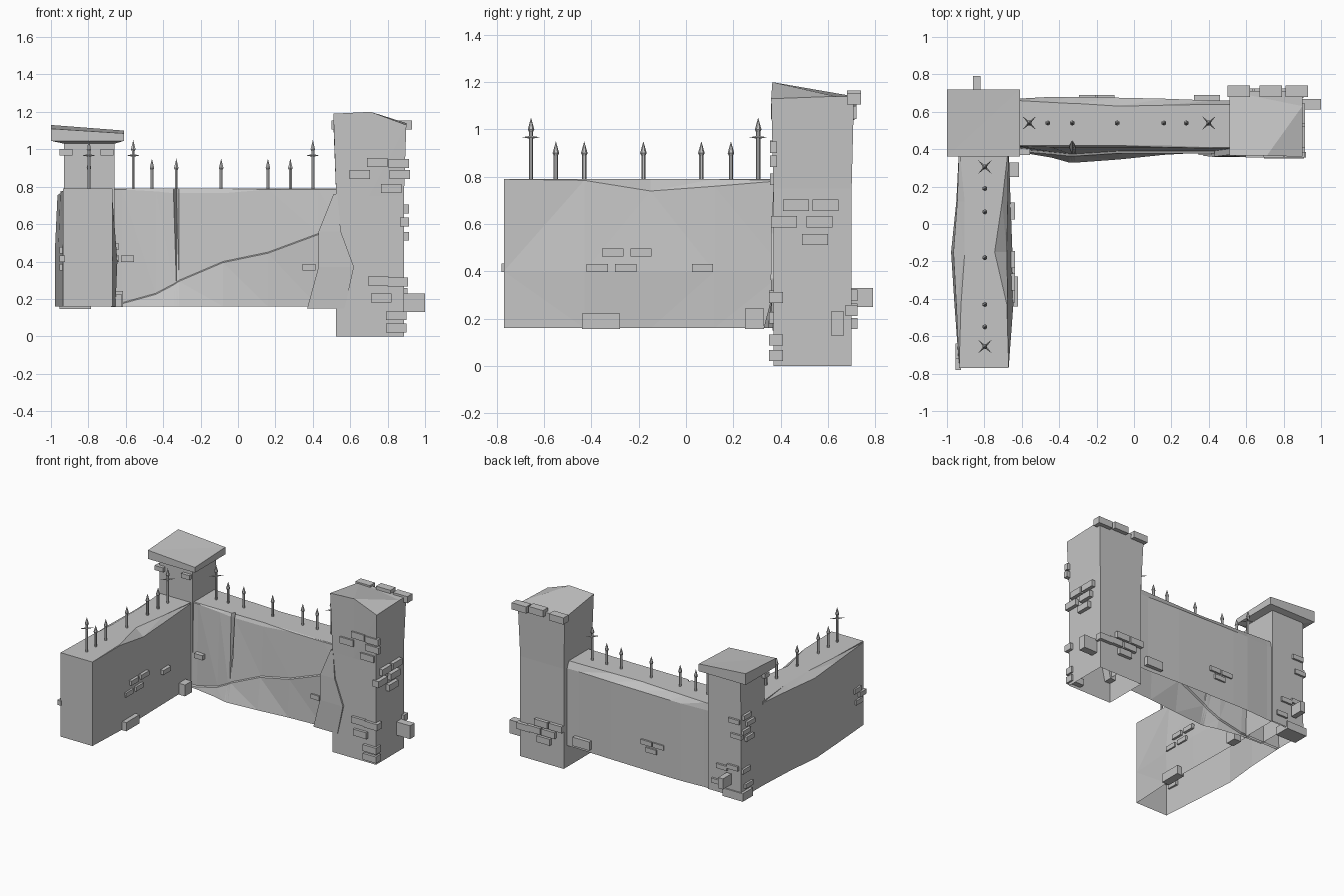
import bpy, bmesh, math
from mathutils import Matrix, Vector

default = bpy.data.objects.get("Cube")
if default:
    bpy.data.objects.remove(default, do_unlink=True)

# One grey for the stonework and the spikes
GREY = bpy.data.materials.new("weathered grey")
GREY.use_nodes = True
GREY.diffuse_color = (0.56, 0.56, 0.56, 1)
GREY.node_tree.nodes["Principled BSDF"].inputs["Base Color"].default_value = GREY.diffuse_color


def finish(name, bm):
    bmesh.ops.recalc_face_normals(bm, faces=bm.faces)
    mesh = bpy.data.meshes.new(name)
    bm.to_mesh(mesh)
    bm.free()
    mesh.materials.append(GREY)
    obj = bpy.data.objects.new(name, mesh)
    bpy.context.collection.objects.link(obj)


def loft(name, rings, closed=False, caps=(True, True)):
    """Skin a row of matching point rings with flat triangles."""
    bm = bmesh.new()
    rows = [[bm.verts.new(p) for p in ring] for ring in rings]
    count = len(rows[0])
    for low, high in zip(rows, rows[1:]):
        for i in range(count if closed else count - 1):
            j = (i + 1) % count
            bm.faces.new((low[i], low[j], high[j], high[i]))
    for row, wanted in zip((rows[0], rows[-1]), caps):
        if wanted:
            bm.faces.new(row)
    bmesh.ops.triangulate(bm, faces=bm.faces)
    finish(name, bm)


def rectangle(x0, x1, y0, y1, z):
    return [(x0, y0, z), (x1, y0, z), (x1, y1, z), (x0, y1, z)]


def add_box(bm, centre, size):
    matrix = Matrix.Translation(centre) @ Matrix.Diagonal((*size, 1))
    bmesh.ops.create_cube(bm, size=1, matrix=matrix)


FLOOR, TOP = 0.16, 0.79

# Long back wall: worn top, cracked front and a slumped lower course
back_rings = []
for x, back, back_top, front_top, brow, brow_z, upper, ledge_z, foot in (
        (-0.80, .67, .66, .42, .415, .785, .40, .18, .39),
        (-0.62, .67, .66, .42, .415, .785, .40, .18, .385),
        (-0.44, .68, .65, .42, .41, .775, .385, .23, .355),
        (-0.345, .68, .645, .42, .41, .765, .375, .28, .328),
        (-0.33, .68, .645, .445, .445, .765, .375, .29, .328),
        (-0.315, .68, .645, .42, .41, .765, .375, .30, .328),
        (-0.08, .675, .63, .42, .41, .765, .39, .40, .345),
        (0.16, .67, .635, .42, .41, .785, .39, .45, .37),
        (0.43, .66, .64, .41, .405, .785, .39, .55, .385),
        (0.56, .66, .64, .41, .405, .785, .39, .58, .385)):
    back_rings.append([
        (x, back, FLOOR), (x, back, 0.74), (x, back_top, TOP),
        (x, front_top, TOP), (x, brow, brow_z), (x, upper, ledge_z),
        (x, upper - 0.012, ledge_z - 0.006), (x, foot, FLOOR)])
loft("back_wall", back_rings)

# Side wall: bulging faces, shallow outer bevel and a worn inner edge
side_rings = []
for y, outer, belly, belly_z, outer_top, inner_top, brow, brow_z, inner, foot in (
        (-0.77, -.935, -.935, .78, -.935, -.67, -.67, .785, -.67, -.67),
        (-0.43, -.96, -.95, .765, -.925, -.68, -.675, .785, -.645, -.655),
        (-0.15, -.978, -.965, .755, -.905, -.745, -.68, .74, -.65, -.66),
        (0.12, -.95, -.945, .765, -.905, -.705, -.675, .76, -.66, -.665),
        (0.42, -.935, -.935, .78, -.935, -.67, -.67, .785, -.67, -.67)):
    side_rings.append([
        (outer, y, FLOOR), (outer, y, 0.48), (belly, y, belly_z),
        (outer_top, y, TOP), (inner_top, y, TOP), (brow, y, brow_z),
        (inner, y, 0.4), (foot, y, FLOOR)])
loft("side_wall", side_rings)

# Corner pillar and its tilted cap stone
loft("corner_pillar", [
    rectangle(-.935, -.66, .40, .68, FLOOR),
    rectangle(-.93, -.66, .40, .68, 1.04)], closed=True, caps=(False, True))
loft("corner_cap", [
    rectangle(-.93, -.66, .40, .68, 1.03),
    rectangle(-1.0, -.61, .36, .72, 1.045),
    [(-1.0, .36, 1.11), (-.61, .36, 1.085), (-.61, .72, 1.10), (-1.0, .72, 1.13)]],
    closed=True)

# Tall end pillar with a broken sloping top
end_rings = [[(.525, .37, z), (.70, .37, z), (.887, .37, z),
              (.887, .62, z), (.887, .70, z), (.525, .70, z)] for z in (0, 0.75)]
end_rings.append([(.51, .365, 1.19), (.71, .365, 1.2), (.90, .36, 1.13),
                  (.90, .63, 1.14), (.90, .71, 1.14), (.51, .71, 1.14)])
loft("end_pillar", end_rings, closed=True, caps=(False, True))

# Broken buttress slab where the wall meets the end pillar
buttress = [rectangle(x0, x1, front, 0.43, z) for x0, x1, front, z in (
    (.37, .57, .365, 0.15), (.43, .62, .358, 0.37),
    (.43, .55, .36, 0.56), (.51, .53, .37, 0.76))]
loft("broken_buttress", buttress, closed=True)


def bricks(name, axis, plane, spots, size=(0.11, 0.048), depth=0.05):
    """Raised bricks on a wall plane; spots are (distance along the wall, height)."""
    bm = bmesh.new()
    for along, z in spots:
        if axis == "x":
            add_box(bm, (plane, along, z), (depth, size[0], size[1]))
        else:
            add_box(bm, (along, plane, z), (size[0], depth, size[1]))
    finish(name, bm)


bricks("end_pillar_upper_bricks", "y", .37, [
    (.65, .865), (.745, .93), (.86, .925), (.865, .865), (.82, .79)], depth=0.03)
bricks("end_pillar_lower_bricks", "y", .38, [
    (.75, .295), (.855, .29), (.765, .205), (.845, .11), (.845, .045)], depth=0.06)
bricks("end_pillar_side_bricks", "x", .89, [
    (.465, .68), (.59, .68), (.415, .61), (.565, .61), (.545, .535)])
bricks("end_pillar_back_bricks", "y", .70, [
    (.58, .30), (.70, .30), (.64, .24), (.76, .24), (.68, .18), (.85, .235)])
bricks("end_pillar_top_bricks", "y", .71, [
    (.56, 1.13), (.73, 1.14), (.87, 1.13)], size=(0.12, 0.05), depth=0.06)
bricks("side_wall_inner_bricks", "x", -.66, [
    (-.31, .48), (-.19, .48), (-.375, .415), (-.255, .415), (.07, .415)],
    size=(0.09, 0.034))
bricks("side_wall_outer_bricks", "x", -.94, [(-.74, .415), (-.68, .46), (-.70, .37)],
       size=(0.08, 0.035), depth=0.03)
bricks("back_wall_front_bricks", "y", .395, [(-.59, .415), (.38, .37)],
       size=(0.07, 0.035))
bricks("back_wall_rear_bricks", "y", .67, [(-.25, .37), (-.15, .37), (-.19, .32)],
       size=(0.09, 0.035), depth=0.04)
bricks("corner_pillar_front_bricks", "y", .40, [(-.92, .985), (-.70, .985)],
       size=(0.07, 0.034))
bricks("corner_pillar_side_bricks", "x", -.935, [
    (.62, .76), (.58, .70), (.63, .65), (.59, .59), (.63, .36), (.60, .24)],
    size=(0.09, 0.034), depth=0.03)
bricks("corner_pillar_rear_bricks", "y", .68, [
    (-.88, .73), (-.90, .62), (-.78, .36), (-.87, .38), (-.74, .24)],
    size=(0.09, 0.034), depth=0.03)

# Larger stones sticking out of the masonry
for name, centre, size in (
        ("end_pillar_stone", (.94, .64, .18), (.12, .055, .10)),
        ("corner_rear_stone", (-.84, .74, .29), (.04, .10, .08)),
        ("corner_foot_stone", (-.87, .63, .175), (.17, .12, .06)),
        ("corner_inner_stone", (-.645, .29, .20), (.06, .08, .085)),
        ("side_wall_stone", (-.65, -.36, .19), (.06, .16, .065)),
        ("back_wall_stone", (.39, .66, .22), (.14, .06, .065))):
    stone = bmesh.new()
    add_box(stone, centre, size)
    finish(name, stone)


# Spikes along both walls; the end ones are taller with crossed points
def cone(bm, base, direction, length, r0, r1, sides=6):
    direction = Vector(direction).normalized()
    turn = direction.to_track_quat("Z", "Y").to_matrix().to_4x4()
    matrix = Matrix.Translation(Vector(base) + direction * length / 2) @ turn
    bmesh.ops.create_cone(bm, cap_ends=True, segments=sides, radius1=r0,
                          radius2=r1, depth=length, matrix=matrix)


def spike(name, x, y, crossed):
    bm = bmesh.new()
    up = (0, 0, 1)
    tip = 1.05 if crossed else 0.95
    neck = tip - 0.05
    cone(bm, (x, y, 0.74), up, neck - 0.74, 0.009, 0.009)
    cone(bm, (x, y, neck - 0.01), up, 0.01, 0.009, 0.014)
    cone(bm, (x, y, neck), up, 0.05, 0.014, 0)
    if crossed:
        for quarter in range(4):
            angle = math.pi / 4 + quarter * math.pi / 2
            cone(bm, (x, y, 0.967), (math.cos(angle), math.sin(angle), 0),
                 0.052, 0.007, 0, sides=4)
    finish(name, bm)


back_spots = (-.56, -.46, -.33, -.09, .16, .28, .40)
side_spots = (-.655, -.55, -.43, -.18, .065, .19, .305)
for i in range(len(back_spots)):
    crossed = i in (0, len(back_spots) - 1)
    spike(f"back_wall_spike_{i + 1}", back_spots[i], 0.54, crossed)
    spike(f"side_wall_spike_{i + 1}", -0.797, side_spots[i], crossed)
